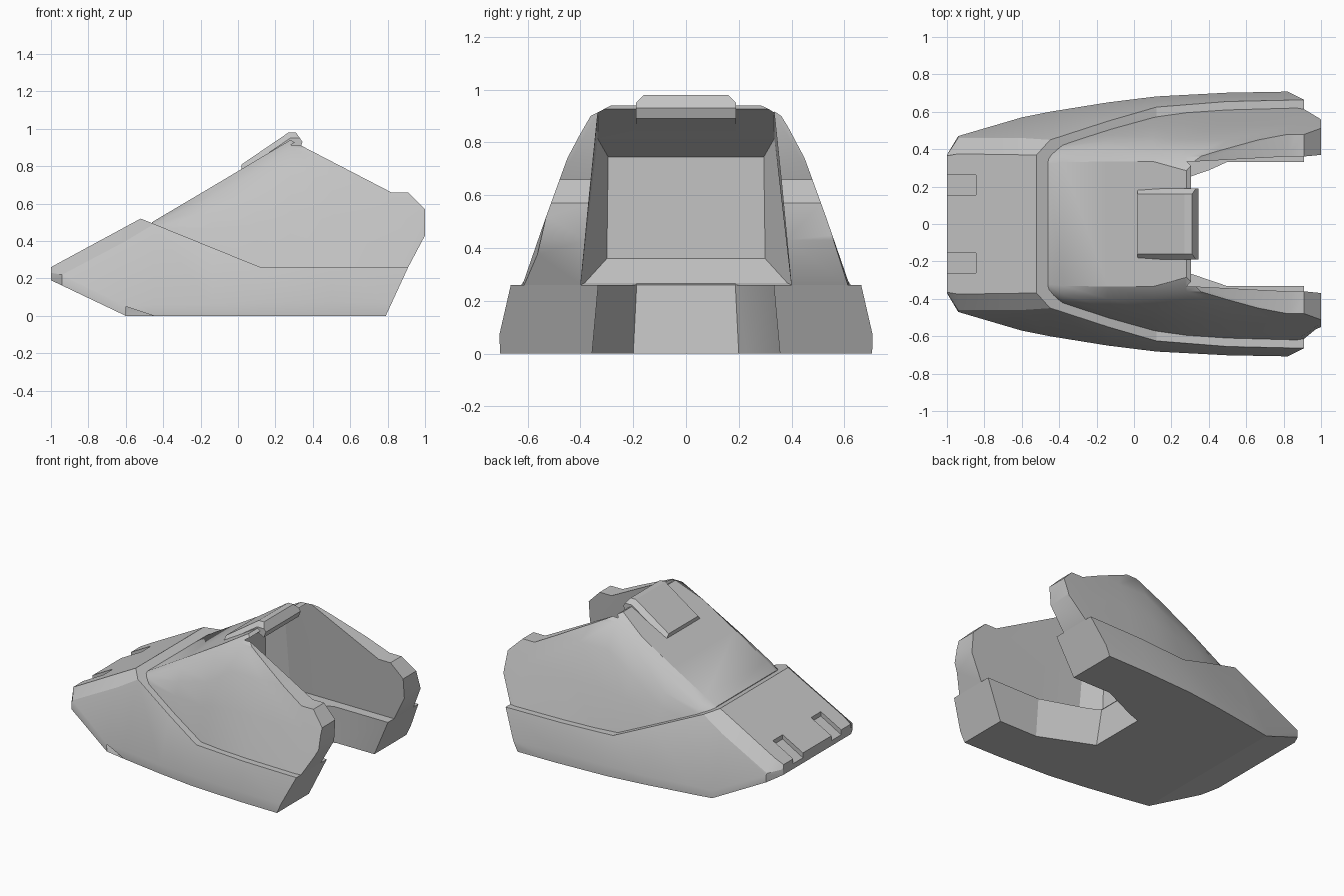
import bpy, bmesh, math
from mathutils import Vector

cube = bpy.data.objects.get("Cube")
if cube:
    bpy.data.objects.remove(cube, do_unlink=True)

GREY = (0.55, 0.55, 0.55, 1)
mat = bpy.data.materials.new("plain grey")
mat.use_nodes = True
mat.diffuse_color = GREY
mat.node_tree.nodes["Principled BSDF"].inputs["Base Color"].default_value = GREY


def loft(name, rings):
    """Closed solid through equal-sized rings of points."""
    bm = bmesh.new()
    loops = [[bm.verts.new(p) for p in ring] for ring in rings]
    n = len(loops[0])
    for a, b in zip(loops, loops[1:]):
        for i in range(n):
            j = (i + 1) % n
            bm.faces.new((a[i], a[j], b[j], b[i]))
    bm.faces.new(loops[0])
    bm.faces.new(loops[-1])
    bmesh.ops.recalc_face_normals(bm, faces=bm.faces)
    mesh = bpy.data.meshes.new(name)
    bm.to_mesh(mesh)
    bm.free()
    obj = bpy.data.objects.new(name, mesh)
    bpy.context.collection.objects.link(obj)
    mesh.materials.append(mat)
    return obj


def section(x, half):
    """Mirror half a cross-section across the long axis."""
    return [(x, y, z) for y, z in half] + [(x, -y, z) for y, z in reversed(half)]


def side_prism(name, profile, width):
    return loft(name, [[(x, y, z) for x, z in profile] for y in (-width, width)])


def boolean(obj, cutter, operation):
    cutter.hide_render = True
    mod = obj.modifiers.new("cut", "BOOLEAN")
    mod.object, mod.operation, mod.solver = cutter, operation, "EXACT"
    bpy.context.view_layer.objects.active = obj
    bpy.ops.object.modifier_apply(modifier=mod.name)
    bpy.data.objects.remove(cutter, do_unlink=True)


def smooth(obj, angle):
    bpy.ops.object.select_all(action="DESELECT")
    obj.select_set(True)
    bpy.context.view_layer.objects.active = obj
    bpy.ops.object.shade_smooth_by_angle(angle=math.radians(angle))


# Lower shell: lofted hull, trimmed by its side profile
lower = loft("lower_shell", [section(x, half) for x, half in (
    (-1.0, [(.37, -.05), (.37, .2), (.37, .23), (.365, .26)]),
    (-.94, [(.465, -.05), (.47, .21), (.46, .22), (.375, .293)]),
    (-.6, [(.57, -.05), (.57, .05), (.46, .40), (.37, .477)]),
    (-.45, [(.595, -.05), (.6, .06), (.45, .49), (.37, .558)]),
    (-.14, [(.645, -.05), (.65, .06), (.55, .365), (.45, .56)]),
    (.12, [(.68, -.05), (.682, .07), (.625, .26), (.56, .45)]),
    (.5, [(.70, -.05), (.702, .07), (.655, .26), (.6, .45)]),
    (.95, [(.705, -.05), (.71, .07), (.665, .26), (.61, .45)]),
)])
boolean(lower, side_prism("lower_trim", [
    (-1.05, .214), (-1.05, .7), (-.52, .7), (-.52, .52), (.12, .26),
    (.91, .26), (.79, 0), (-.6, 0)], 1), "INTERSECT")

# Heel notch between the two lower prongs
notch = [[(x, y, z) for x, y in plan] + [(x, -y, z) for x, y in reversed(plan)]
         for z, plan in ((-.1, [(.15, .205), (.5, .365), (1.2, .365)]),
                         (.4, [(.09, .18), (.5, .32), (1.2, .32)]))]
boolean(lower, loft("heel_notch", notch), "DIFFERENCE")

# Two shallow slots in the toe
for side in (-1, 1):
    slot = side_prism("toe_slot", [(-1.1, .17), (-1.1, .4), (-.845, .5), (-.845, .314)], .053)
    slot.location.y = side * .208
    bpy.context.view_layer.update()
    boolean(lower, slot, "DIFFERENCE")
smooth(lower, 22)

# Upper shell: curved flanks and soft shoulders, trimmed at the heel
flank = [(.53, .52), (.45, .74), (.365, .90), (.28, .96)]
upper = loft("upper_shell", [section(x, half) for x, half in (
    (-.46, [(.375, .40), (.372, .47), (.365, .48), (.35, .49), (.32, .50)]),
    (-.38, [(.44, .40), (.42, .47), (.405, .49), (.38, .52), (.33, .548)]),
    (-.14, [(.51, .33), (.475, .47), (.445, .56), (.40, .64), (.335, .69)]),
    (.1, [(.57, .26), (.52, .48), (.465, .63), (.40, .77), (.335, .833)]),
    (.28, [(.595, .26), (.53, .52), (.45, .74), (.36, .90), (.285, .94)]),
    (.5, [(.61, .26)] + flank),
    (.87, [(.62, .26)] + flank),
    (1.05, [(.59, .26)] + flank),
)])
boolean(upper, side_prism("upper_trim", [
    (-.6, .1), (-.6, 1.2), (.28, 1.2), (.28, .94), (.82, .66), (.91, .66),
    (1, .57), (1, .43), (.91, .26), (.83, .1)], 1), "INTERSECT")

# Ankle cavity with a sloping sill, open at the heel
boolean(upper, loft("ankle_cavity", [section(x, half) for x, half in (
    (0, [(.30, .36), (.295, .745)]),
    (.12, [(.40, .25), (.335, .815)]),
    (.3, [(.40, .25), (.333, .925)]),
    (1.1, [(.40, .25), (.30, 1.3)]),
)]), "DIFFERENCE")
smooth(upper, 28)

# Tab over the top edge of the opening, with bevelled sides
tab = side_prism("top_tab", [
    (.02, .765), (.02, .81), (.27, .98), (.31, .98), (.345, .93),
    (.33, .89), (.29, .91)], .19)
bm = bmesh.new()
bm.from_mesh(tab.data)
slope = Vector((-.17, 0, .25)).normalized()
bm.normal_update()
top = [f for f in bm.faces if f.normal.dot(slope) > .8]
rim = {e for f in top for e in f.edges if abs(e.verts[0].co.y - e.verts[1].co.y) < .01}
bmesh.ops.bevel(bm, geom=list(rim), offset=.03, segments=1, affect="EDGES")
bm.to_mesh(tab.data)
bm.free()
smooth(tab, 25)
